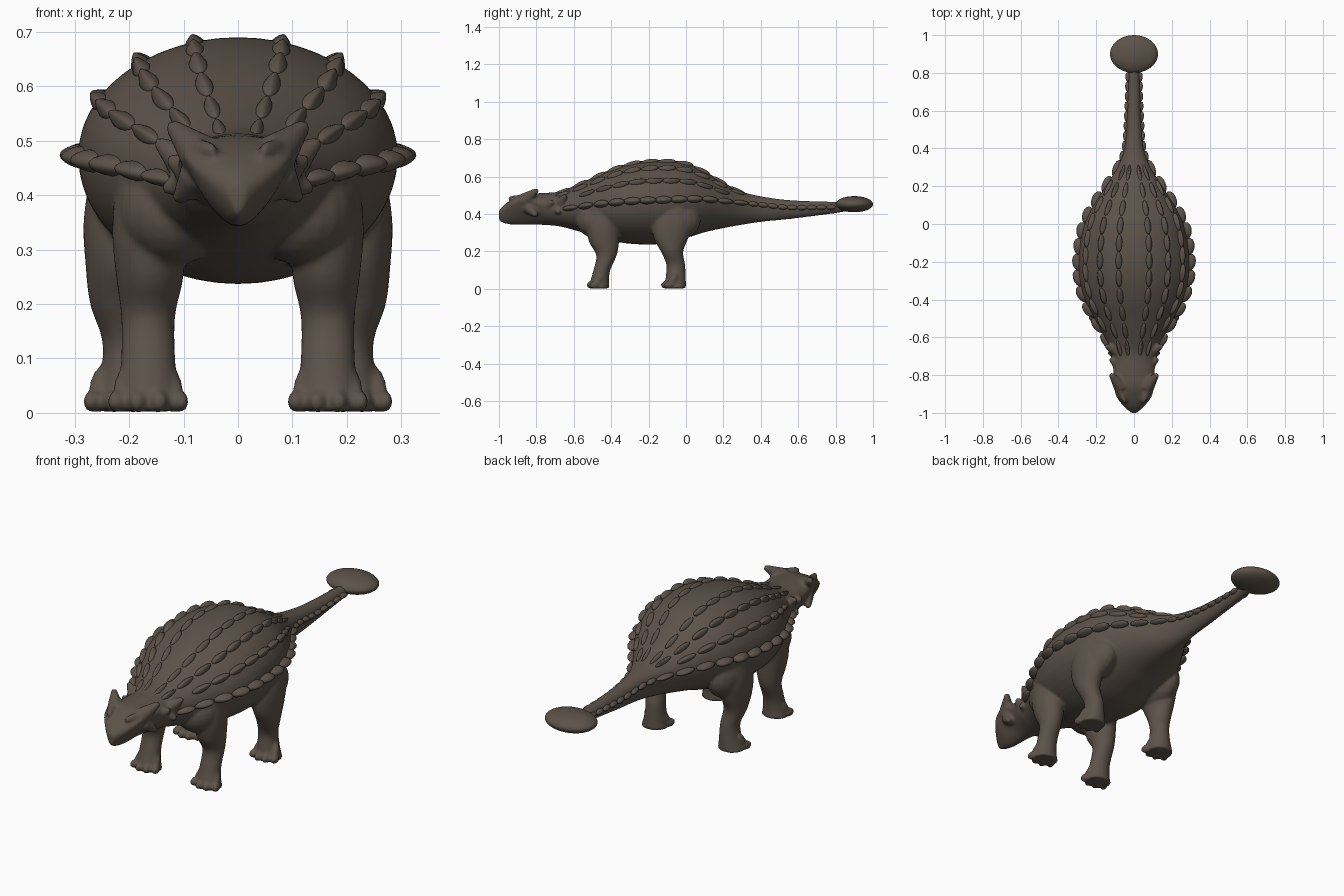
import bpy, bmesh, math
from mathutils import Vector, Matrix

if "Cube" in bpy.data.objects:
    bpy.data.objects.remove(bpy.data.objects["Cube"])

skin = bpy.data.materials.new("dark brown hide")
skin.diffuse_color = (0.108, 0.086, 0.068, 1)
skin.use_nodes = True
skin.node_tree.nodes["Principled BSDF"].inputs["Base Color"].default_value = skin.diffuse_color

# Body stations: y, half width, top z, widest z, bottom z
BODY = [(-1.0, .016, .42, .40, .365), (-.97, .05, .452, .425, .35), (-.92, .092, .482, .462, .343),
        (-.86, .106, .505, .478, .343), (-.78, .110, .512, .455, .343), (-.68, .12, .52, .43, .335),
        (-.6, .155, .55, .435, .315), (-.5, .21, .595, .45, .285), (-.4, .26, .64, .46, .257),
        (-.28, .29, .677, .47, .24), (-.14, .29, .69, .475, .24), (0, .262, .675, .48, .272),
        (.1, .213, .63, .48, .303), (.2, .15, .57, .47, .325), (.3, .088, .52, .46, .343),
        (.4, .052, .495, .45, .358), (.55, .039, .475, .435, .373), (.8, .03, .465, .437, .405),
        (.88, .03, .46, .44, .42)]
# Leg stations: z, x, y, half width, half depth
FRONT_LEG = [(.43, .17, -.44, .055, .085), (.33, .165, -.445, .066, .088), (.25, .162, -.438, .062, .08),
             (.18, .165, -.425, .05, .055), (.1, .165, -.45, .05, .045), (.04, .165, -.462, .056, .05),
             (.003, .165, -.462, .064, .053)]
REAR_LEG = [(.45, .2, -.07, .07, .1), (.35, .212, -.075, .072, .11), (.27, .222, -.08, .058, .092),
            (.2, .22, -.075, .052, .06), (.13, .205, -.055, .044, .05), (.06, .205, -.055, .05, .054),
            (.003, .21, -.058, .064, .058)]


def spline(rows, t):
    """Smooth interpolation of station rows by their first value."""
    n = len(rows)
    i = next((k for k in range(n - 1) if (t - rows[k][0]) * (t - rows[k + 1][0]) <= 0), n - 2)
    a, b = rows[i], rows[i + 1]
    p, q = rows[max(i - 1, 0)], rows[min(i + 2, n - 1)]
    h = b[0] - a[0]
    u = (t - a[0]) / h
    out = []
    for k in range(1, len(a)):
        ma = (b[k] - p[k]) / (b[0] - p[0]) * h
        mb = (q[k] - a[k]) / (q[0] - a[0]) * h
        out.append((2*u**3 - 3*u*u + 1)*a[k] + (u**3 - 2*u*u + u)*ma + (3*u*u - 2*u**3)*b[k] + (u**3 - u*u)*mb)
    return out


def surface(y, ang):
    """Point on the body skin at length y and angle from the side edge."""
    w, top, mid, bot = spline(BODY, y)
    s = math.sin(ang)
    if s < 0:      # the head narrows towards the jaw
        w *= 1 + .4 * s * max(0, min(1, (-.72 - y) / .1))
    return Vector((w * math.cos(ang), y, mid + (top - mid if s > 0 else mid - bot) * s))


def loft(bm, rings):
    rows = [[bm.verts.new(p) for p in r] for r in rings]
    n = len(rows[0])
    for a, b in zip(rows, rows[1:]):
        for i in range(n):
            bm.faces.new((a[i], a[(i + 1) % n], b[(i + 1) % n], b[i]))
    bm.faces.new(rows[0][::-1])
    bm.faces.new(rows[-1])


def ball(bm, centre, size, rot=0, tilt=0):
    m = (Matrix.Translation(centre) @ Matrix.Rotation(rot, 4, 'Z') @ Matrix.Rotation(tilt, 4, 'X')
         @ Matrix.Diagonal((*size, 1)))
    bmesh.ops.create_uvsphere(bm, u_segments=20, v_segments=12, radius=1, matrix=m)


def spike(bm, base, tip, radius):
    base, tip = Vector(base), Vector(tip)
    d = tip - base
    m = Matrix.Translation((base + tip) / 2) @ d.to_track_quat('Z', 'Y').to_matrix().to_4x4()
    bmesh.ops.create_cone(bm, cap_ends=True, segments=16, radius1=radius, radius2=radius * .3,
                          depth=d.length, matrix=m)


def finish(bm, name):
    bmesh.ops.recalc_face_normals(bm, faces=bm.faces)
    me = bpy.data.meshes.new(name)
    bm.to_mesh(me)
    bm.free()
    me.materials.append(skin)
    me.polygons.foreach_set("use_smooth", [True] * len(me.polygons))
    ob = bpy.data.objects.new(name, me)
    bpy.context.collection.objects.link(ob)
    return ob


# Horns and neck spikes: base, tip, radius
SPIKES = [((.07, -.86, .475), (.124, -.795, .53), .04),       # brow horns
          ((.075, -.84, .435), (.113, -.80, .39), .036),      # cheek horns
          ((.09, -.735, .45), (.128, -.715, .465), .032),     # neck spikes
          ((.105, -.665, .465), (.15, -.645, .50), .032),
          ((.095, -.69, .425), (.138, -.68, .41), .03)]

# Body, head, tail and legs, fused into one hide
bm = bmesh.new()
loft(bm, [[surface(-1 + 1.88 * k / 120, math.tau * i / 48) for i in range(48)] for k in range(121)])
for side in (-1, 1):
    for leg, toe_y in ((FRONT_LEG, -.505), (REAR_LEG, -.108)):
        rings = []
        for k in range(25):
            z = leg[0][0] + (leg[-1][0] - leg[0][0]) * k / 24
            x, y, rx, ry = spline(leg, z)
            rings.append([(side * x + rx * math.cos(math.tau * i / 24), y + ry * math.sin(math.tau * i / 24), z)
                          for i in range(24)])
        loft(bm, rings)
        for t in (-1.5, -.5, .5, 1.5):          # toes with sloping tops
            x = side * leg[-1][1]
            ball(bm, (x + t * .037, toe_y + .008 * t * t, .021), (.018, .03, .021), t * .22)
            ball(bm, (x + t * .031, toe_y + .022 + .007 * t * t, .045), (.016, .022, .045), t * .22, -.5)
    # chest and shoulder, thigh, brow ridge and cheek
    ball(bm, (side * .12, -.475, .37), (.10, .115, .10))
    ball(bm, (side * .195, -.06, .37), (.08, .14, .11))
    ball(bm, (side * .072, -.885, .483), (.018, .075, .02), -side * .4)
    ball(bm, (side * .072, -.81, .425), (.028, .05, .035))
    ball(bm, (side * .07, -.905, .44), (.014, .015, .012))    # eye
    for base, tip, r in SPIKES:
        spike(bm, (side * base[0], *base[1:]), (side * tip[0], *tip[1:]), r)
body = finish(bm, "body_and_legs")
rem = body.modifiers.new("fuse", 'REMESH')
rem.mode = 'VOXEL'
rem.voxel_size = .0075
rem.use_smooth_shade = True
smooth = body.modifiers.new("soften", 'SMOOTH')
smooth.factor = .5
smooth.iterations = 4
bpy.context.view_layer.objects.active = body
for m in ("fuse", "soften"):
    bpy.ops.object.modifier_apply(modifier=m)


def scute(bm, side, y, ang, width, length, height, pinch):
    """Keeled bony plate lying on the skin, peak leaning rearward."""
    p = surface(y, ang)
    along = (surface(y + .01, ang) - surface(y - .01, ang)).normalized()
    across = (surface(y, ang + .05) - surface(y, ang - .05)).normalized()
    normal = across.cross(along)
    if normal.dot(Vector((math.cos(ang), 0, math.sin(ang)))) < 0:
        normal = -normal
    vs = bmesh.ops.create_uvsphere(bm, u_segments=14, v_segments=10, radius=1)['verts']
    for v in vs:
        x, l, h = v.co
        up = max(h, 0)
        q = p + across * x * width * (1 - pinch * up) + along * (l + .25 * up) * length + normal * h * height
        v.co = (side * q.x, q.y, q.z)


# Rows of scutes: name, angle, start y, end y, spacing, width, length, height, pinch
ROWS = [("inner_back_scutes", 74, -.66, .3, .093, .017, .046, .015, .5),
        ("middle_back_scutes", 52, -.66, .3, .093, .018, .046, .021, .5),
        ("outer_back_scutes", 29, -.53, .24, .09, .018, .048, .019, .5),
        ("edge_scutes", 0, -.62, .3, .083, .021, .046, .034, .2),
        ("tail_scutes", 0, .36, .8, .052, .014, .027, .015, .2)]
for name, deg, y0, y1, step, wd, ln, ht, pinch in ROWS:
    bm = bmesh.new()
    for k in range(int((y1 - y0) / step) + 1):
        y = y0 + k * step
        f = 1 if deg == 0 and y > .33 else max(.65, min(1, (spline(BODY, y)[0] / .26) ** .5))
        for side in (-1, 1):
            scute(bm, side, y, math.radians(deg), wd * f, ln, ht * f, pinch)
    finish(bm, name)

# Tail club
bm = bmesh.new()
bmesh.ops.create_uvsphere(bm, u_segments=40, v_segments=24, radius=1,
                          matrix=Matrix.Translation((0, .9, .453)) @ Matrix.Diagonal((.127, .1, .043, 1)))
finish(bm, "tail_club")
